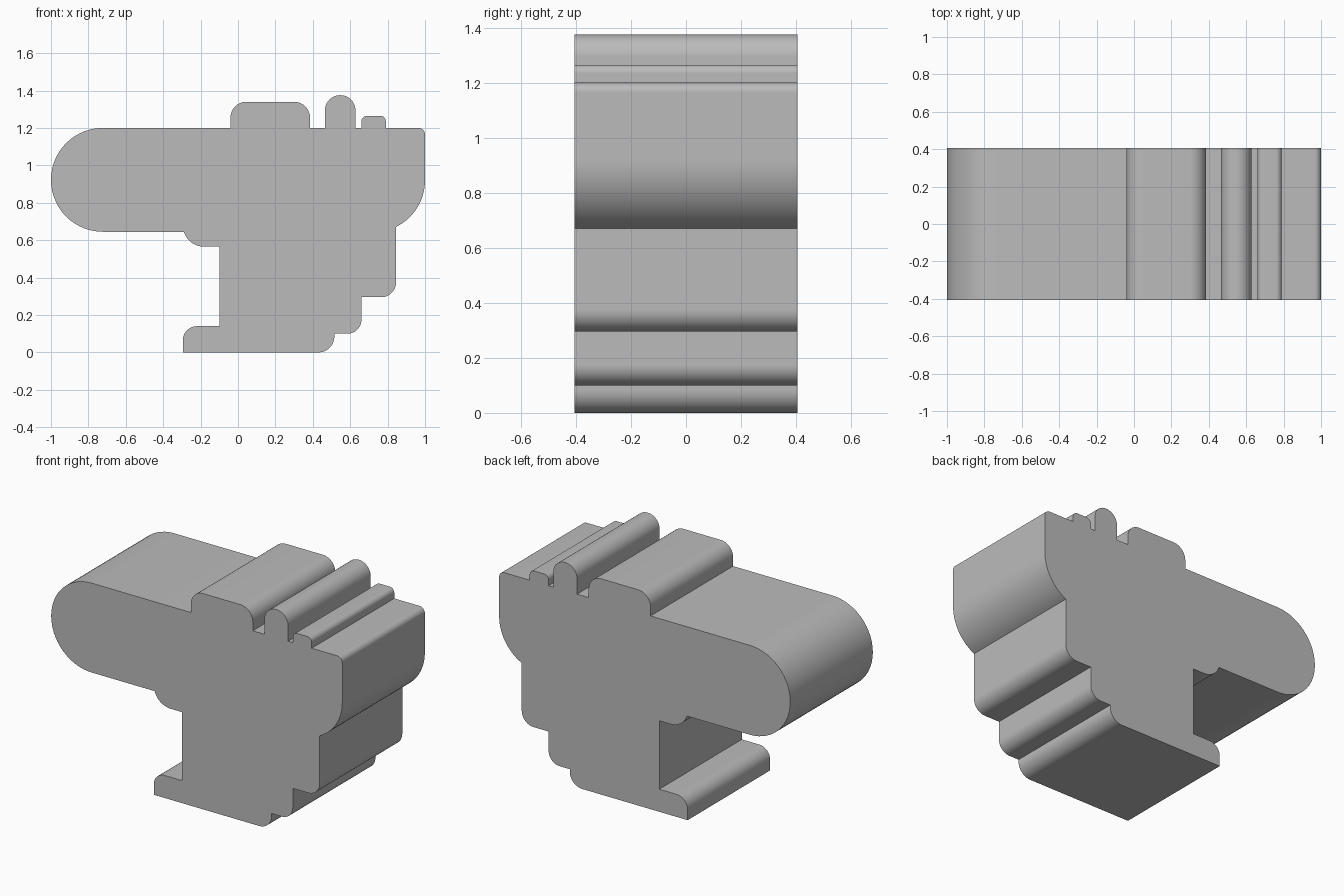
import bpy
import bmesh
from math import sin, cos, radians, pi
from mathutils import Vector

DEPTH = 0.81
SEGMENTS = 14

if "Cube" in bpy.data.objects:
    bpy.data.objects.remove(bpy.data.objects["Cube"], do_unlink=True)


def arc(cx, cz, r, start, end):
    """Sharp-cornered run of points along a circle, angles in degrees."""
    angles = [radians(start + (end - start) * i / SEGMENTS) for i in range(SEGMENTS + 1)]
    return [(cx + r * cos(a), cz + r * sin(a), 0) for a in angles]


def bump(left, right, base, top, r):
    """Rounded ridge on a level surface, listed from right to left."""
    return [(right, base, 0), (right, top, r), (left, top, r), (left, base, 0)]


def fillet(corners):
    """Round each right-angled corner (x, z, radius)."""
    points = []
    for i, (x, z, r) in enumerate(corners):
        p = Vector((x, z))
        if not r:
            points.append(p)
            continue
        u = (Vector(corners[i - 1][:2]) - p).normalized()
        v = (Vector(corners[(i + 1) % len(corners)][:2]) - p).normalized()
        centre = p + r * (u + v)
        for k in range(SEGMENTS + 1):
            t = pi / 2 * k / SEGMENTS
            points.append(centre - r * (v * cos(t) + u * sin(t)))
    return points


# Outline, counterclockwise from the bottom left
TOP = 1.2
outline = [
    # foot and stepped right side
    (-0.295, 0, 0), (0.515, 0, 0.085),
    (0.515, 0.1, 0), (0.66, 0.1, 0.075),
    (0.66, 0.295, 0), (0.845, 0.295, 0.08),
    # rounded shoulder and top right corner
    *arc(0.7225, 0.92, 0.2775, -63.8, 0),
    (1, TOP, 0.035),
    # three ridges on top
    *bump(0.66, 0.79, TOP, 1.265, 0.03),
    *bump(0.465, 0.628, TOP, 1.375, 0.08),
    *bump(-0.04, 0.385, TOP, 1.34, 0.085),
    # rounded arm
    (-1, TOP, 0.277), (-1, 0.645, 0.277),
    # step below the arm, stem and toe
    *arc(-0.18, 0.68, 0.115, 197.7, 270),
    (-0.1, 0.565, 0), (-0.1, 0.14, 0), (-0.295, 0.14, 0.075),
]

# Extruded body
bm = bmesh.new()
front = bm.faces.new([bm.verts.new((p.x, -DEPTH / 2, p.y)) for p in fillet(outline)])
extruded = bmesh.ops.extrude_face_region(bm, geom=[front], use_keep_orig=True)
bmesh.ops.translate(bm, vec=(0, DEPTH, 0),
                    verts=[g for g in extruded["geom"] if isinstance(g, bmesh.types.BMVert)])
bmesh.ops.recalc_face_normals(bm, faces=bm.faces)
mesh = bpy.data.meshes.new("extruded_body")
bm.to_mesh(mesh)
bm.free()
body = bpy.data.objects.new("extruded_body", mesh)
bpy.context.collection.objects.link(body)

# Grey material
grey = bpy.data.materials.new("plain grey")
grey.use_nodes = True
colour = (0.5, 0.5, 0.5, 1)
grey.diffuse_color = colour
grey.node_tree.nodes["Principled BSDF"].inputs["Base Color"].default_value = colour
mesh.materials.append(grey)

# Smooth curves with sharp corners
bpy.ops.object.select_all(action="DESELECT")
body.select_set(True)
bpy.context.view_layer.objects.active = body
bpy.ops.object.shade_smooth_by_angle(angle=radians(30))
body.modifiers.new("flat_sides", "WEIGHTED_NORMAL").keep_sharp = True
